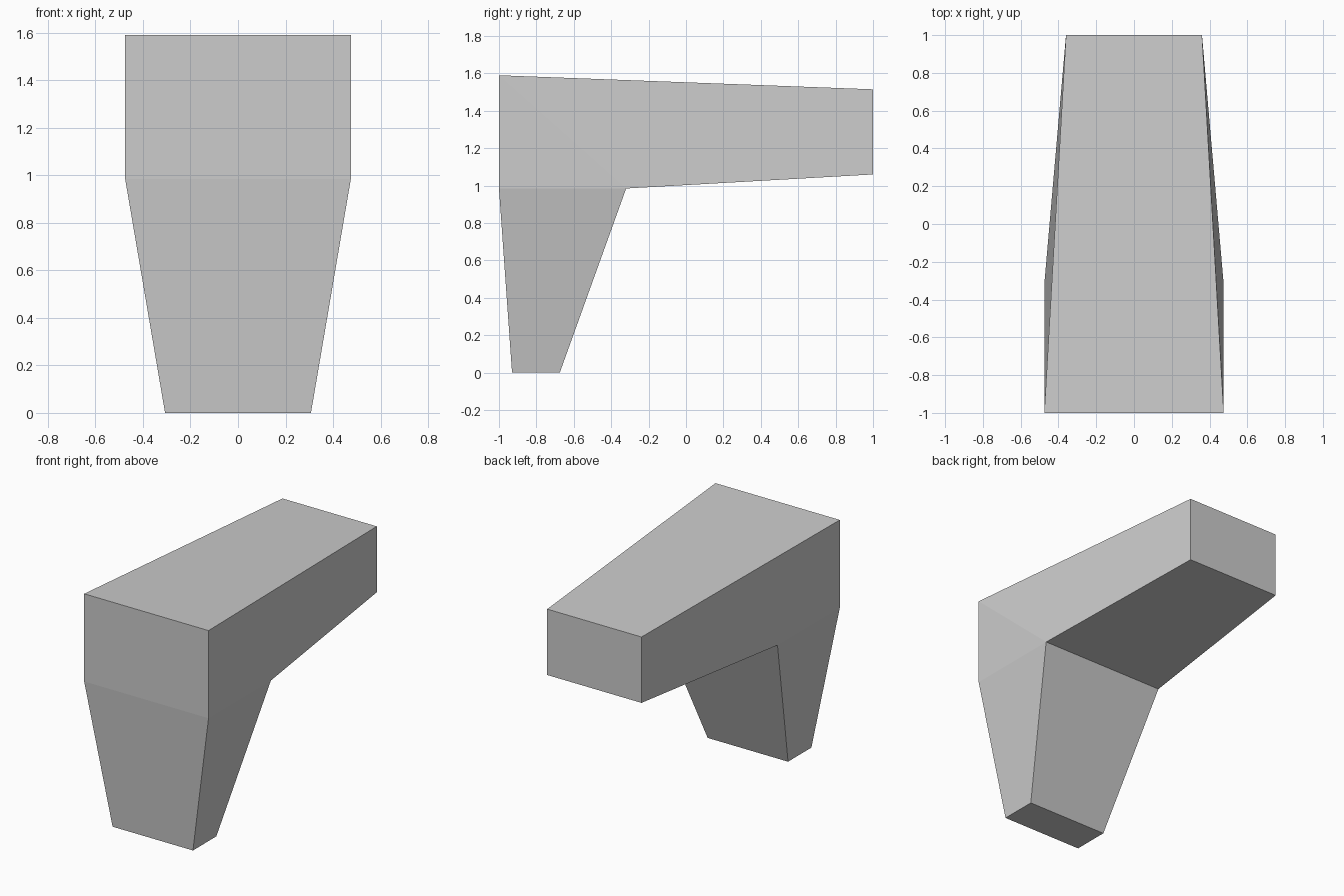
import bpy
import bmesh

if "Cube" in bpy.data.objects:
    bpy.data.objects.remove(bpy.data.objects["Cube"])

# Side outline of the bracket: (half width, y, z)
profile = [
    (0.475, -1.0, 1.59),     # top front
    (0.475, -1.0, 0.985),    # front shoulder
    (0.307, -0.93, 0.0),     # foot front
    (0.307, -0.675, 0.0),    # foot back
    (0.475, -0.32, 0.985),   # knee
    (0.36, 1.0, 1.06),       # arm end, bottom
    (0.36, 1.0, 1.515),      # arm end, top
]
# Side panels: shoulder triangle, leg, arm
side_panels = [(0, 1, 4), (1, 2, 3, 4), (0, 4, 5, 6)]

bm = bmesh.new()
left = [bm.verts.new((-w, y, z)) for w, y, z in profile]
right = [bm.verts.new((w, y, z)) for w, y, z in profile]

# Both sides
for panel in side_panels:
    bm.faces.new([left[i] for i in panel])
    bm.faces.new([right[i] for i in reversed(panel)])

# Strip of faces around the outline
for i in range(len(profile)):
    j = (i + 1) % len(profile)
    bm.faces.new((left[j], left[i], right[i], right[j]))

bmesh.ops.recalc_face_normals(bm, faces=bm.faces)
mesh = bpy.data.meshes.new("bracket")
bm.to_mesh(mesh)
bm.free()

# Plain grey finish
grey = bpy.data.materials.new("light grey")
grey.diffuse_color = (0.604, 0.604, 0.604, 1.0)
grey.use_nodes = True
grey.node_tree.nodes["Principled BSDF"].inputs["Base Color"].default_value = grey.diffuse_color
mesh.materials.append(grey)

bracket = bpy.data.objects.new("bracket", mesh)
bpy.context.collection.objects.link(bracket)
